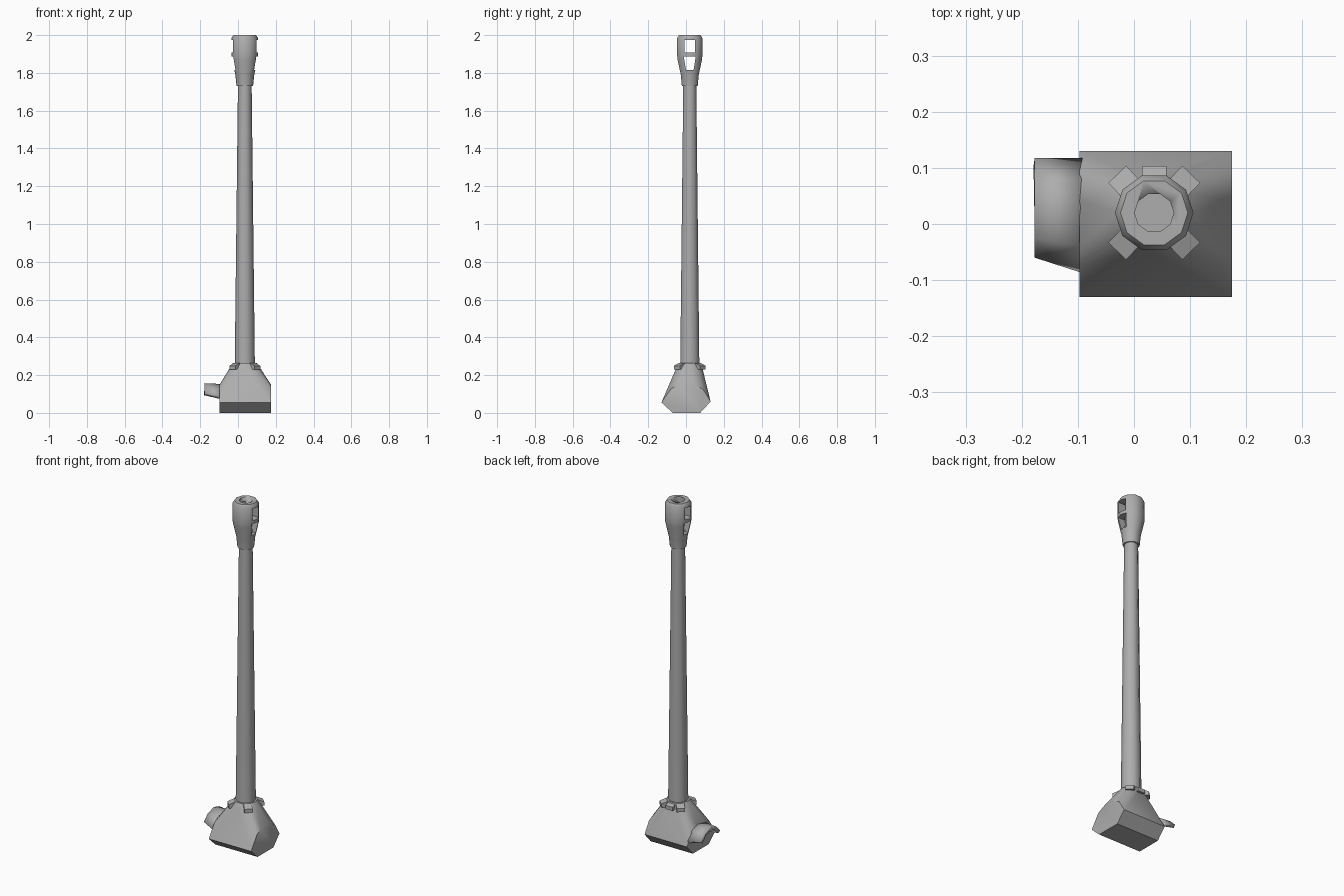
import bpy, bmesh, math
from mathutils import Matrix, Vector

if "Cube" in bpy.data.objects:
    bpy.data.objects.remove(bpy.data.objects["Cube"], do_unlink=True)

AX, AY, SIDES = 0.036, 0.02, 10   # barrel axis and facet count

steel = bpy.data.materials.new("grey_steel")
steel.use_nodes = True
grey = (0.42, 0.42, 0.42, 1)
steel.diffuse_color = grey
steel.node_tree.nodes["Principled BSDF"].inputs["Base Color"].default_value = grey


def finish(bm, name, angle=None):
    bmesh.ops.recalc_face_normals(bm, faces=bm.faces)
    mesh = bpy.data.meshes.new(name)
    bm.to_mesh(mesh)
    bm.free()
    mesh.materials.append(steel)
    obj = bpy.data.objects.new(name, mesh)
    bpy.context.collection.objects.link(obj)
    if angle:
        bpy.ops.object.select_all(action='DESELECT')
        obj.select_set(True)
        bpy.context.view_layer.objects.active = obj
        bpy.ops.object.shade_smooth_by_angle(angle=math.radians(angle))
    return obj


def ring(bm, r, z):
    return [bm.verts.new((AX + r * math.cos(math.tau * i / SIDES),
                          AY + r * math.sin(math.tau * i / SIDES), z)) for i in range(SIDES)]


def lathe(name, profile, angle=40):
    """Revolve (radius, z) pairs about the barrel axis and cap both ends."""
    bm = bmesh.new()
    rings = [ring(bm, r, z) for r, z in profile]
    for a, b in zip(rings, rings[1:]):
        for i in range(SIDES):
            j = (i + 1) % SIDES
            bm.faces.new((a[i], a[j], b[j], b[i]))
    bm.faces.new(rings[0])
    bm.faces.new(rings[-1])
    return finish(bm, name, angle)


def cut(target, cutter):
    mod = target.modifiers.new(cutter.name, 'BOOLEAN')
    mod.operation = 'DIFFERENCE'
    mod.solver = 'EXACT'
    mod.object = cutter
    cutter.hide_render = True
    cutter.hide_set(True)


# Tapered barrel
lathe("barrel", [(0.054, 0.2), (0.053, 0.27), (0.036, 1.76)])

# Muzzle brake with a bore and two windows through its sides
brake = lathe("muzzle_brake", [(0.044, 1.73), (0.05, 1.79), (0.068, 1.87), (0.07, 1.89),
                               (0.07, 1.985), (0.06, 2.0)])
cut(brake, lathe("bore_cutter", [(0.035, 1.8), (0.035, 2.05)]))


def window(name, z0, z1, half0, half1):
    bm = bmesh.new()
    for x in (-0.2, 0.2):
        for half, z in ((half0, z0), (half1, z1)):
            for s in (-1, 1):
                bm.verts.new((AX + x, AY + s * half, z))
    bmesh.ops.convex_hull(bm, input=bm.verts)
    cut(brake, finish(bm, name))


window("lower_window_cutter", 1.815, 1.888, 0.02, 0.032)
window("upper_window_cutter", 1.907, 1.975, 0.027, 0.027)

# Mantlet: angular trunnion block rising into a round collar
section = [(-0.07, 0), (-0.13, 0.055), (-0.078, 0.13), (-0.04, 0.15),
           (0.04, 0.15), (0.09, 0.125), (0.13, 0.06), (0.075, 0)]
bm = bmesh.new()
for x in (-0.097, 0.175):
    for y, z in section:
        bm.verts.new((x, y, z))
ring(bm, 0.063, 0.265)
bmesh.ops.convex_hull(bm, input=bm.verts)
bmesh.ops.dissolve_limit(bm, angle_limit=0.01, verts=bm.verts, edges=bm.edges)
finish(bm, "mantlet", 35)

# Arched side guard reaching out from the right end
bm = bmesh.new()
arch_tip = [(-0.06, 0.105), (-0.025, 0.14), (0.03, 0.157), (0.08, 0.143), (0.118, 0.105)]
arch_root = [(-0.088, 0.085), (-0.04, 0.138), (0.03, 0.153), (0.08, 0.135), (0.118, 0.085)]
tip = [bm.verts.new((-0.177, y, z)) for y, z in arch_tip]
root = [bm.verts.new((-0.09, y, z)) for y, z in arch_root]
for i in range(4):
    bm.faces.new((root[i], root[i + 1], tip[i + 1], tip[i]))
guard = finish(bm, "side_guard", 40)
if guard.data.polygons[1].normal.z < 0:
    guard.data.flip_normals()
solid = guard.modifiers.new("thickness", 'SOLIDIFY')
solid.thickness = 0.018
solid.offset = -1

# Lugs around the collar
for label, degrees, radius in (("front_left", -46, 0.078), ("front_right", 226, 0.078),
                               ("back_left", 46, 0.078), ("back_right", 134, 0.078),
                               ("back", 90, 0.066)):
    bm = bmesh.new()
    bmesh.ops.create_cube(bm, size=1)
    for v in bm.verts:
        v.co = Vector((v.co.x * 0.034, v.co.y * 0.044, v.co.z * 0.035))
        if v.co.x > 0 and v.co.z > 0:
            v.co.z -= 0.014
    bmesh.ops.transform(bm, verts=bm.verts, matrix=Matrix.Translation((AX, AY, 0.246))
                        @ Matrix.Rotation(math.radians(degrees), 4, 'Z')
                        @ Matrix.Translation((radius, 0, 0)))
    finish(bm, label + "_lug")
